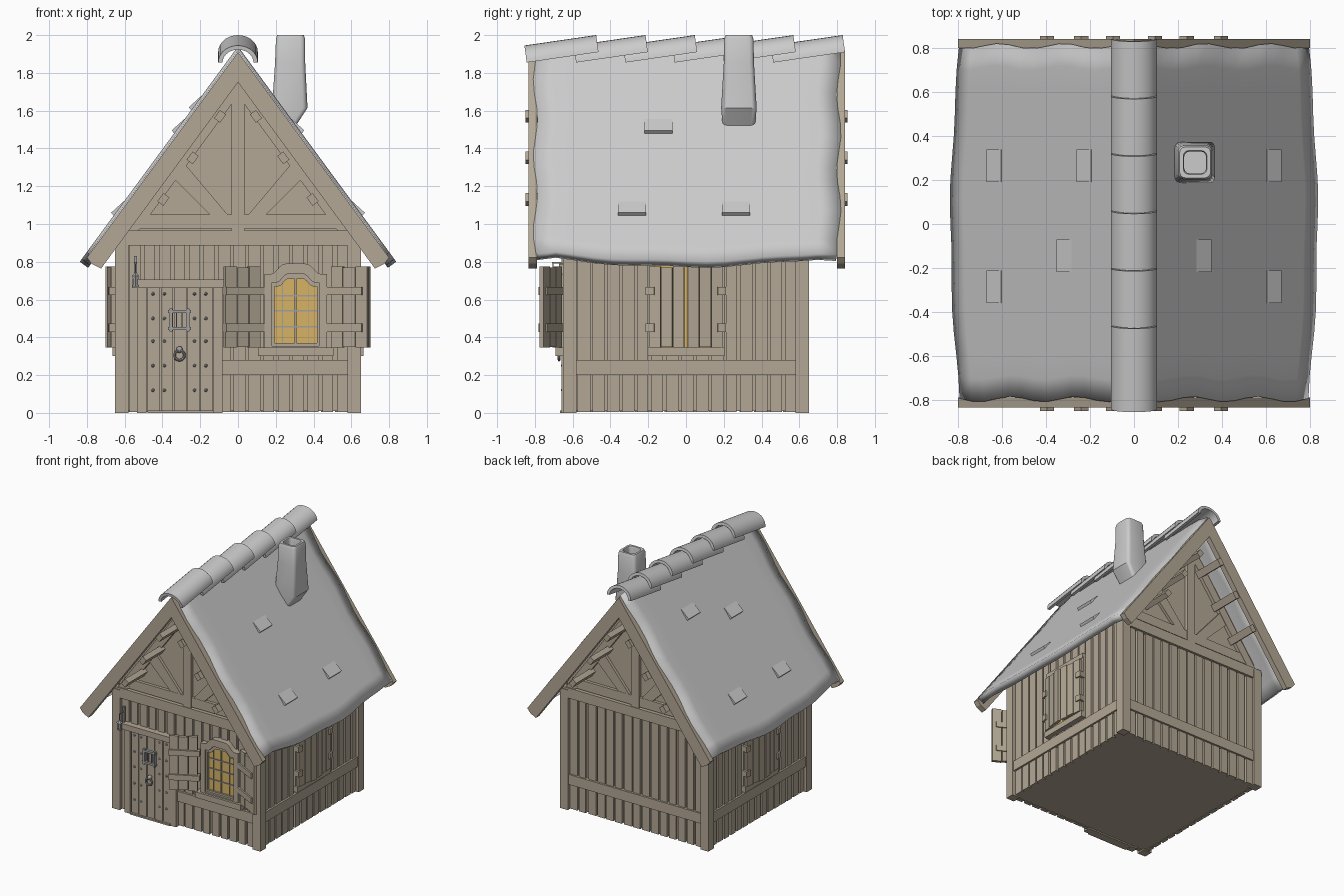
import bpy, bmesh, math, random
from mathutils import Matrix, Vector

if "Cube" in bpy.data.objects:
    bpy.data.objects.remove(bpy.data.objects["Cube"])

random.seed(4)
T, R = Matrix.Translation, Matrix.Rotation
I = Matrix.Identity(4)
SLOPE = 1.36
ANG = math.atan(SLOPE)


def material(name, rgb):
    m = bpy.data.materials.new(name)
    m.diffuse_color = (*rgb, 1)
    m.use_nodes = True
    m.node_tree.nodes["Principled BSDF"].inputs["Base Color"].default_value = m.diffuse_color
    return m


WOOD = material("weathered_wood", (0.45, 0.39, 0.30))
GLASS = material("amber_glass", (0.68, 0.45, 0.13))
METAL = material("iron", (0.35, 0.35, 0.35))


def finish(bm, name, mat=None, smooth=False):
    bmesh.ops.recalc_face_normals(bm, faces=bm.faces)
    me = bpy.data.meshes.new(name)
    bm.to_mesh(me)
    bm.free()
    ob = bpy.data.objects.new(name, me)
    bpy.context.collection.objects.link(ob)
    if mat:
        me.materials.append(mat)
    if smooth:
        bpy.ops.object.select_all(action='DESELECT')
        ob.select_set(True)
        bpy.context.view_layer.objects.active = ob
        bpy.ops.object.shade_smooth_by_angle(angle=math.radians(35))
    return ob


def box(bm, x0, x1, y0, y1, z0, z1, m=I):
    c = T(((x0 + x1) / 2, (y0 + y1) / 2, (z0 + z1) / 2))
    s = Matrix.Diagonal((x1 - x0, y1 - y0, z1 - z0, 1))
    bmesh.ops.create_cube(bm, size=1, matrix=m @ c @ s)


def loft(bm, rings, cap=True, loop=False):
    vs = [[bm.verts.new(p) for p in r] for r in rings]
    n = len(vs[0])
    for a, b in zip(vs, vs[1:] + (vs[:1] if loop else [])):
        for k in range(n):
            bm.faces.new((a[k], a[(k + 1) % n], b[(k + 1) % n], b[k]))
    if cap and not loop:
        bm.faces.new(vs[0])
        bm.faces.new(vs[-1])


def prism(bm, pts, y0, y1, m=I):
    loft(bm, [[m @ Vector((x, y, z)) for x, z in pts] for y in (y0, y1)])


# solid core of the house with gable ends
bm = bmesh.new()
prism(bm, [(-.61, .01), (.61, .01), (.61, 1.02), (0, 1.85), (-.61, 1.02)], -.61, .61)
finish(bm, "house_core", WOOD)

# vertical planks and rails on four walls
planks, beams = bmesh.new(), bmesh.new()
for w in range(4):
    m = R(w * math.pi / 2, 4, 'Z')
    top = .9 if w % 2 == 0 else .99
    for k in range(15):
        u = -.58 + k * .0785
        j = random.uniform(-.006, .006)
        box(planks, u + .006, min(u + .068 + j, .585), -.628 + j / 3, -.6, .006, top, m)
    box(beams, -.1 if w == 0 else -.585, .585, -.642, -.6, .2, .28, m)
for x in (-.615, .615):
    for y in (-.615, .615):
        box(beams, x - .035, x + .035, y - .035, y + .035, 0, .95)

# gable timber frame, front and back
for m in (I, R(math.pi, 4, 'Z')):
    box(beams, -.648, .648, -.645, -.6, .885, .965, m)
    box(beams, -.55, .55, -.634, -.6, .975, 1.05, m)
    box(beams, -.035, .035, -.64, -.6, .965, 1.8, m)
    for s in (-1, 1):
        prism(beams, [(s * .03, 1.02), (s * .09, .99), (s * .37, 1.27), (s * .30, 1.34)], -.632, -.6, m)
        prism(beams, [(0, 1.8), (0, 1.68), (s * .53, .96), (s * .61, .96)], -.636, -.6, m)
finish(planks, "wall_planks", WOOD)
finish(beams, "timber_frame", WOOD)

# barge boards and purlins
bm = bmesh.new()
for y0, y1 in ((-.835, -.79), (.80, .842)):
    for s in (-1, 1):
        prism(bm, [(0, 1.91), (s * .80, .822), (s * .775, .79), (s * .725, .764), (0, 1.75)], y0, y1)
finish(bm, "barge_boards", WOOD)
bm = bmesh.new()
for s in (-1, 1):
    for x, z in ((.095, 1.57), (.24, 1.35), (.395, 1.13)):
        m = T((s * x, 0, z)) @ R(s * ANG, 4, 'Y')
        box(bm, -.027, .027, -.85, -.6, -.02, .02, m)
        box(bm, -.027, .027, .6, .855, -.02, .02, m)
finish(bm, "purlins", WOOD)

# roof sheet with bowed eaves and wavy gable edges
bm = bmesh.new()
NX, NY = 14, 16
grid = []
for i in range(-NX, NX + 1):
    t = i / NX
    row = []
    for j in range(NY + 1):
        v = j / NY * 2 - 1
        edge = .803 + .012 * math.sin(abs(t) * 17 + v)
        x = t * (.795 + .04 * math.cos(v * math.pi / 2) + .004 * math.sin(v * 9))
        z = 1.94 - SLOPE * abs(x) - (.02 * max(0, abs(v) - .93) / .07)
        row.append(bm.verts.new((x, v * edge + .006, z)))
    grid.append(row)
for a, b in zip(grid, grid[1:]):
    for j in range(NY):
        bm.faces.new((a[j], b[j], b[j + 1], a[j + 1]))
roof = finish(bm, "roof", None, True)
sol = roof.modifiers.new("thickness", 'SOLIDIFY')
sol.thickness, sol.offset = .055, -1
if roof.data.polygons[0].normal.z < 0:
    roof.data.flip_normals()

# raised loose shingles
bm = bmesh.new()
for s in (-1, 1):
    for x, y in ((.63, .265), (.22, .265), (.31, -.145), (.63, -.285)):
        m = T((s * x, y, 1.938 - SLOPE * x)) @ R(s * (ANG - .2), 4, 'Y')
        box(bm, -.045, .045, -.074, .074, -.012, .012, m)
finish(bm, "loose_shingles")

# overlapping ridge tiles
bm = bmesh.new()
arc = [math.pi * k / 14 for k in range(15)]
prof = [(.105 * math.cos(a), .09 * math.sin(a)) for a in arc]
prof += [(.082 * math.cos(a), .068 * math.sin(a)) for a in reversed(arc)]
for k in range(6):
    y = -.855 + k * .261
    loft(bm, [[(px, y + d - pz * .14 + .012, 1.855 + pz + d * .145) for px, pz in prof] for d in (0, .38)])
finish(bm, "ridge_tiles", None, True)


# hollow tapered chimney
def rounded(cx, cy, h, z, hx=None, r=.025):
    pts = []
    for q, (sx, sy) in enumerate(((1, 1), (-1, 1), (-1, -1), (1, -1))):
        for k in range(4):
            a = q * math.pi / 2 + k * math.pi / 6
            pts.append((cx + sx * ((hx or h) - r) + r * math.cos(a), cy + sy * (h - r) + r * math.sin(a), z))
    return pts


bm = bmesh.new()
loft(bm, [rounded(.24, .28, .085, 1.51, .06), rounded(.274, .28, .094, 1.615), rounded(.276, .28, .08, 1.85),
          rounded(.278, .28, .077, 1.98), rounded(.278, .28, .07, 2.0), rounded(.278, .28, .054, 2.0),
          rounded(.278, .28, .05, 1.98), rounded(.278, .28, .05, 1.72)])
finish(bm, "chimney", None, True)

# door with frame, boards, studs
bm = bmesh.new()
for k in range(5):
    x = -.48 + k * .07
    box(bm, x + .002, x + .067, -.652 - .003 * (k % 2), -.6, .012, .66)
finish(bm, "door", WOOD)
bm = bmesh.new()
box(bm, -.56, -.07, -.675, -.6, .66, .705)
box(bm, -.535, -.484, -.658, -.6, 0, .66)
box(bm, -.13, -.082, -.658, -.6, 0, .66)
box(bm, -.48, -.13, -.668, -.6, 0, .012)
finish(bm, "door_frame", WOOD)
bm = bmesh.new()
for x in (-.45, -.39, -.23, -.17):
    for z in (.12, .25, .38, .5, .63):
        bmesh.ops.create_icosphere(bm, subdivisions=1, radius=.01, matrix=T((x, -.653, z)))
finish(bm, "door_studs", METAL)
bm = bmesh.new()
for d in (-.045, .045):
    box(bm, -.31 + d - .008, -.31 + d + .008, -.675, -.64, .432, .552)
    box(bm, -.37, -.25, -.673, -.64, .492 + d - .008, .492 + d + .008)
for d in (-.015, .015):
    box(bm, -.31 + d - .003, -.31 + d + .003, -.665, -.64, .45, .53)
finish(bm, "door_grille", METAL)
bpy.ops.mesh.primitive_torus_add(major_segments=20, minor_segments=8, major_radius=.026, minor_radius=.007,
                                 location=(-.31, -.672, .305), rotation=(math.pi / 2, 0, 0))
ring = bpy.context.object
ring.name = "door_ring"
ring.data.materials.append(METAL)
bpy.ops.object.shade_smooth_by_angle()
bm = bmesh.new()
bmesh.ops.create_icosphere(bm, subdivisions=2, radius=.018, matrix=T((-.31, -.662, .335)))
finish(bm, "ring_mount", METAL, True)

# hanging lantern beside the door
bm = bmesh.new()
box(bm, -.55, -.535, -.66, -.64, .71, .83)
box(bm, -.547, -.538, -.71, -.65, .79, .80)
box(bm, -.545, -.540, -.708, -.702, .74, .795)
for r1, r2, d, z in ((.014, .018, .05, .70), (.024, .005, .018, .733), (.02, .02, .008, .673)):
    bmesh.ops.create_cone(bm, cap_ends=True, segments=6, radius1=r1, radius2=r2, depth=d, matrix=T((-.5425, -.705, z)))
finish(bm, "lantern", METAL)


# front window: arched frame, pane, glazing bars, sill
def arch(w, zb, zs, zt, y, cx=.305):
    pts = [(cx - w, y, zb), (cx + w, y, zb)]
    for k in range(21):
        u = 1 - k / 10
        f = min(1, max(0, (1 - abs(u) - .2) / .45))
        pts.append((cx + u * w, y, zs + (zt - zs) * f * f * (3 - 2 * f)))
    return pts


OUT, INN = (.165, .33, .735, .79), (.125, .355, .69, .735)
bm = bmesh.new()
loft(bm, [arch(*OUT, -.61), arch(*OUT, -.672), arch(*INN, -.672), arch(*INN, -.61)], loop=True)
OUT, INN = (.13, .35, .69, .735), (.113, .37, .67, .71)
loft(bm, [arch(*OUT, -.61), arch(*OUT, -.655), arch(*INN, -.655), arch(*INN, -.61)], loop=True)
box(bm, .105, .505, -.69, -.6, .30, .345)
finish(bm, "window_frame", WOOD)
bm = bmesh.new()
box(bm, .30, .31, -.648, -.62, .36, .71)
for z in (.455, .54, .62):
    box(bm, .19, .42, -.647, -.62, z - .004, z + .004)
for x in (.235, .375):
    box(bm, x - .002, x + .002, -.644, -.62, .36, .69)
finish(bm, "glazing_bars", METAL)
bm = bmesh.new()
loft(bm, [arch(.12, .36, .68, .725, y) for y in (-.605, -.64)])

# side windows: pane here, frame and sill below
frame = bmesh.new()
for w in (1, 3):
    m = R(w * math.pi / 2, 4, 'Z')
    box(bm, -.17, .17, -.635, -.6, .34, .8, m)
    box(frame, -.205, .205, -.665, -.6, .30, .345, m)
    box(frame, -.2, .2, -.65, -.6, .79, .83, m)
    for u in (-.185, .185):
        box(frame, u - .018, u + .018, -.645, -.6, .345, .8, m)
finish(bm, "window_panes", GLASS)
finish(frame, "side_window_frames", WOOD)


# shutters: three boards and two straps swinging from a hinge
def shutter(bm, m, hx, hy, side, deg, width, strap):
    m = m @ T((hx, hy, 0)) @ R(math.radians(-side * deg), 4, 'Z')
    b = width / 3
    for k in range(3):
        a, c = sorted((side * (k * b + .002), side * ((k + 1) * b - .002)))
        box(bm, a, c, -.012, .012, .345 + .005 * (k % 2), .775 - .006 * (k % 2), m)
    for z in (.45, .645):
        a, c = sorted((-side * .015, side * strap))
        box(bm, a, c, -.024, .02, z - .022, z + .022, m)


bm = bmesh.new()
shutter(bm, I, .115, -.665, -1, 27, .21, .21)
shutter(bm, I, .495, -.665, 1, 27, .22, .19)
finish(bm, "front_shutters", WOOD)
bm = bmesh.new()
for w in (1, 3):
    m = R(w * math.pi / 2, 4, 'Z')
    shutter(bm, m, -.195, -.66, 1, 9, .19, .03)
    shutter(bm, m, .195, -.66, -1, 7, .19, .03)
finish(bm, "side_shutters", WOOD)
